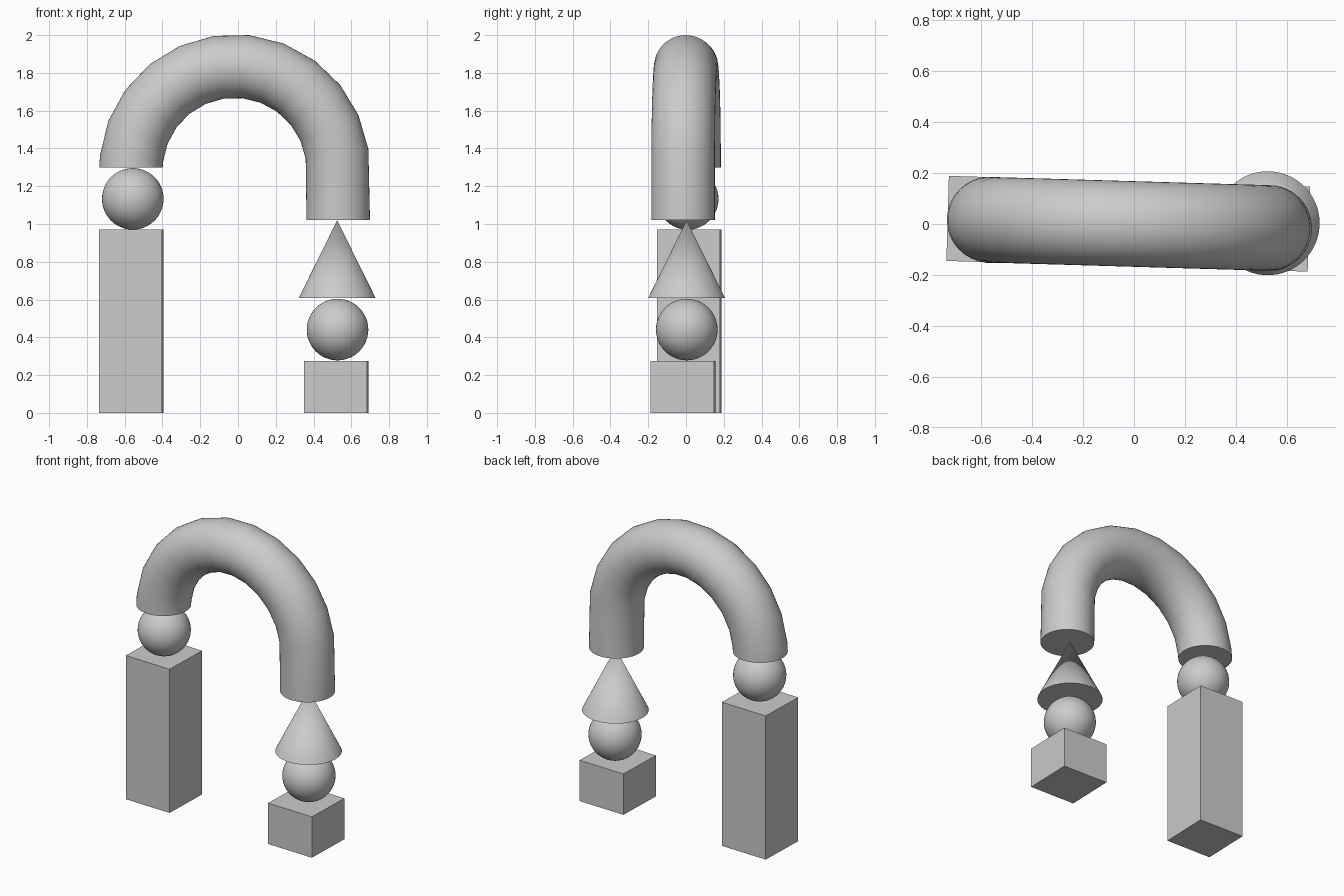
import bpy, bmesh
from math import radians, sin, cos, tau
from mathutils import Vector

if "Cube" in bpy.data.objects:
    bpy.data.objects.remove(bpy.data.objects["Cube"])

TURN = radians(-1.69)      # whole model is turned slightly about z
LEFT, RIGHT = -0.565, 0.525


def smooth(obj):
    bpy.ops.object.select_all(action='DESELECT')
    obj.select_set(True)
    bpy.context.view_layer.objects.active = obj
    bpy.ops.object.shade_smooth_by_angle(angle=radians(40))


def block(name, x, y, height):
    bpy.ops.mesh.primitive_cube_add(size=1, location=(x, y, height / 2), rotation=(0, 0, TURN))
    obj = bpy.context.object
    obj.name = name
    obj.scale = (0.334, 0.334, height)


def ball(name, x, y, z):
    bpy.ops.mesh.primitive_uv_sphere_add(segments=48, ring_count=24, radius=0.163, location=(x, y, z))
    bpy.context.object.name = name
    smooth(bpy.context.object)


# Left stack: tall block and ball
block("tall_block", LEFT, 0.017, 0.97)
ball("left_ball", -0.557, 0.009, 1.133)

# Right stack: short block, ball and cone
block("short_block", 0.52, -0.015, 0.276)
ball("right_ball", 0.527, 0.004, 0.441)
bpy.ops.mesh.primitive_cone_add(vertices=64, radius1=0.204, radius2=0, depth=0.413,
                                location=(RIGHT, 0.003, 0.8135))
bpy.context.object.name = "cone"
smooth(bpy.context.object)

# Arch: round tube bent in 15 degree steps, with level ends at different heights
R, r, cx, cz, sides = 0.549, 0.168, -0.018, 1.287, 48
steps = [((cx - R, 1.298), 180)]
for i in range(12):
    a = 173.8 - 15 * i
    steps.append(((cx + R * cos(radians(a)), cz + R * sin(radians(a))), a))
steps.append(((cx + R, 1.021), 0))

bm = bmesh.new()
rings = []
for (x, z), a in steps:
    out = Vector((cos(radians(a)), 0, sin(radians(a))))
    ring = []
    for k in range(sides):
        t = tau * k / sides
        ring.append(bm.verts.new(Vector((x, 0, z)) + out * r * cos(t) + Vector((0, r * sin(t), 0))))
    rings.append(ring)
for a, b in zip(rings, rings[1:]):
    for k in range(sides):
        n = (k + 1) % sides
        bm.faces.new((a[k], a[n], b[n], b[k]))
bm.faces.new(rings[0])
bm.faces.new(rings[-1])
bmesh.ops.recalc_face_normals(bm, faces=bm.faces)
mesh = bpy.data.meshes.new("arch")
bm.to_mesh(mesh)
bm.free()
arch = bpy.data.objects.new("arch", mesh)
arch.rotation_euler.z = TURN
bpy.context.collection.objects.link(arch)
smooth(arch)
